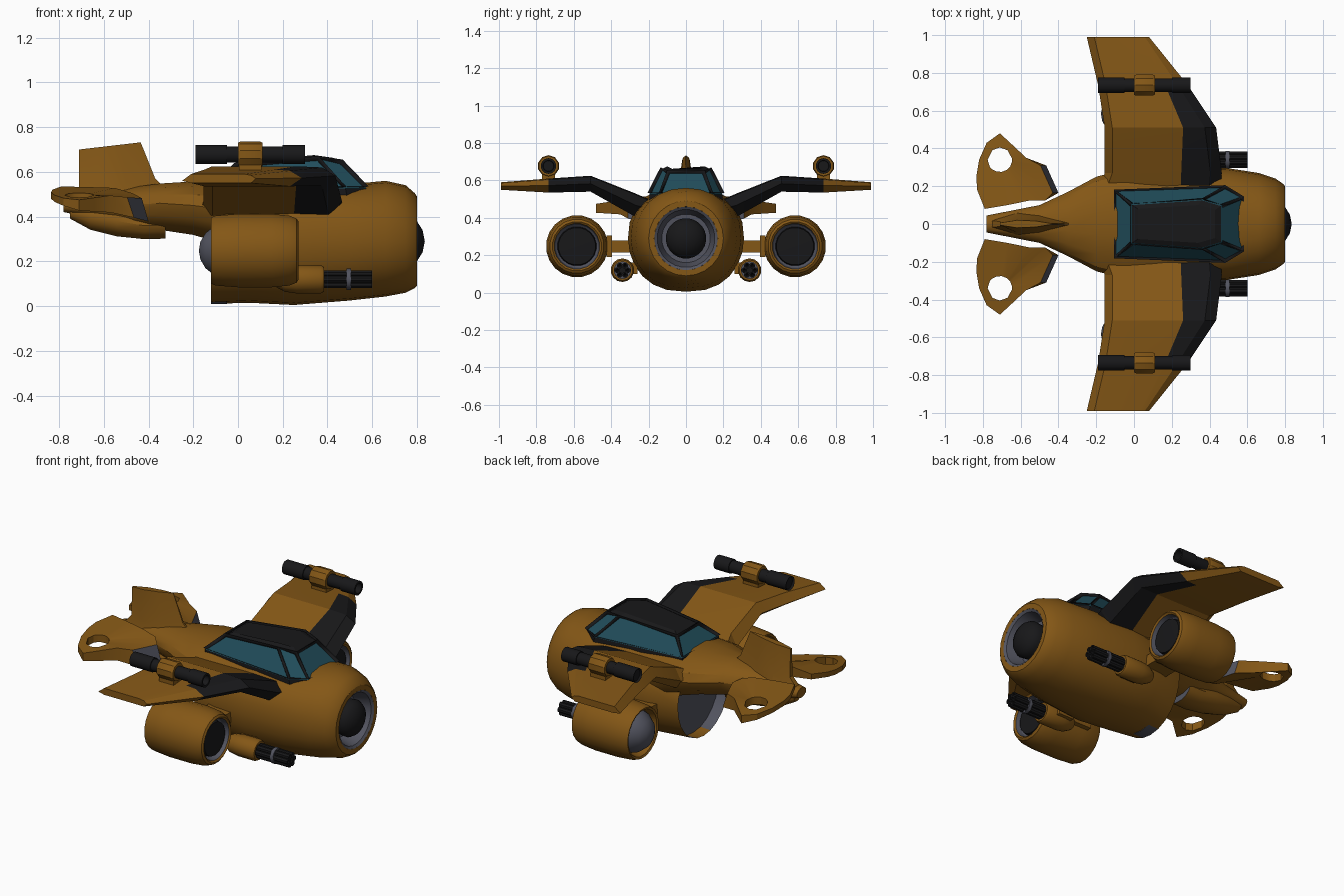
import bpy, bmesh
from math import sin, cos, pi, radians, atan2

if "Cube" in bpy.data.objects:
    bpy.data.objects.remove(bpy.data.objects["Cube"])

def mat(name, *c):
    m = bpy.data.materials.new(name)
    m.diffuse_color = (*c, 1)
    m.use_nodes = True
    m.node_tree.nodes["Principled BSDF"].inputs["Base Color"].default_value = m.diffuse_color
    return m

ORANGE, BLACK, GREY, TEAL = range(4)
MATS = [mat("orange_paint", .23, .095, .008), mat("black_trim", .009, .009, .010),
        mat("grey_metal", .085, .088, .115), mat("teal_glass", .015, .075, .105)]

def finish(name, bm, mirror=False, angle=32):
    bmesh.ops.remove_doubles(bm, verts=bm.verts, dist=1e-5)
    bmesh.ops.recalc_face_normals(bm, faces=bm.faces)
    me = bpy.data.meshes.new(name)
    bm.to_mesh(me)
    bm.free()
    for m in MATS:
        me.materials.append(m)
    me.shade_smooth()
    me.set_sharp_from_angle(angle=radians(angle))
    ob = bpy.data.objects.new(name, me)
    bpy.context.collection.objects.link(ob)
    if mirror:
        mod = ob.modifiers.new("mirror", 'MIRROR')
        mod.use_axis = (False, True, False)
        mod.use_mirror_merge = False
    return ob

def loft(name, rings, color=lambda band, k: ORANGE, caps=(ORANGE, ORANGE),
         mirror=False, angle=32, tweak=None):
    """Skin a list of equal-length closed rings."""
    bm = bmesh.new()
    vs = [[bm.verts.new(p) for p in r] for r in rings]
    n = len(rings[0])
    for b in range(len(vs) - 1):
        for k in range(n):
            f = bm.faces.new((vs[b][k], vs[b][(k+1) % n], vs[b+1][(k+1) % n], vs[b+1][k]))
            f.material_index = color(b, k)
    ends = []
    for ring, c in ((vs[0], caps[0]), (vs[-1], caps[1])):
        if c is not None:
            f = bm.faces.new(ring)
            f.material_index = c
            ends.append(f)
    if tweak:
        tweak(bm, ends)
    return finish(name, bm, mirror, angle)

def lathe(name, prof, y, z, n=20, mirror=True, angle=32):
    """Spin (x, radius, colour) points about an axis parallel to x."""
    rings = [[(x, y + max(r, 1e-6)*cos(2*pi*(k+.5)/n), z + max(r, 1e-6)*sin(2*pi*(k+.5)/n))
              for k in range(n)] for x, r, c in prof]
    return loft(name, rings, lambda b, k: prof[b+1][2], (None, None), mirror, angle)

def box(name, lo, hi, c=ORANGE, mirror=True):
    (a, b, d), (e, f, g) = lo, hi
    return loft(name, [[(x, b, d), (x, f, d), (x, f, g), (x, b, g)] for x in (a, e)],
                lambda i, k: c, (c, c), mirror)

def oval(x, top, bot, w, zc, e=1.0, n=24):
    def p(v): return abs(v)**e * (1 if v > 0 else -1)
    out = []
    for k in range(n):
        a = 2*pi*k/n
        s = sin(a)
        out.append((x, w*p(cos(a)), zc + ((top-zc)*p(s) if s > 0 else (zc-bot)*s)))
    return out

# Fuselage with grey exhaust recess at the rear
def exhaust(bm, ends):
    bmesh.ops.inset_individual(bm, faces=[ends[0]], thickness=.025)
    ends[0].material_index = GREY
    for v in ends[0].verts:
        v.co.x += .07

loft("fuselage", [oval(-.12, .48, .01, .25, .28), oval(.05, .55, .015, .295, .29, .85),
     oval(.25, .55, .005, .31, .29, .82), oval(.5, .545, .025, .295, .29, .85),
     oval(.66, .56, .043, .27, .29, .92), oval(.75, .54, .06, .24, .29),
     oval(.79, .505, .08, .212, .29), oval(.80, .49, .09, .2, .29),
     oval(.80, .46, .12, .17, .29)], caps=(GREY, None), tweak=exhaust)
# Nose intake and hub
lathe("nose_intake", [(.80, .17, GREY), (.79, .155, GREY), (.70, .13, GREY), (.69, 0, GREY)],
      0, .29, 24, False)
lathe("nose_hub", [(.69, .10, BLACK), (.77, .108, BLACK), (.80, .09, BLACK),
      (.825, .05, BLACK), (.835, 0, BLACK)], 0, .29, 24, False, 40)

# Tail boom, keel scoop and fin
loft("tail_boom", [oval(*s, n=14) for s in (
    (.2, .55, .2, .28, .4), (-.05, .56, .27, .29, .43), (-.2, .56, .315, .25, .45),
    (-.35, .55, .338, .17, .46), (-.5, .53, .355, .10, .45), (-.78, .48, .42, .045, .45))])
loft("keel_scoop", [oval(*s, n=14) for s in (
    (-.325, .40, .30, .095, .36), (-.42, .42, .298, .095, .36), (-.54, .44, .31, .085, .38),
    (-.66, .45, .34, .06, .40), (-.75, .45, .39, .03, .42))], caps=(GREY, ORANGE))

def hexa(x0, x1, x2, x3, w, z0, z1):
    def z(x): return z0 + (z1-z0)*(x-x0)/(x3-x0)
    return [(x, y, z(x)) for x, y in ((x0, w*.3), (x1, w), (x2, w*.8), (x3, w*.1),
            (x3, -w*.1), (x2, -w*.8), (x1, -w), (x0, -w*.3))]
loft("tail_fin", [hexa(-.78, -.62, -.5, -.33, .06, .45, .53), hexa(-.71, -.62, -.5, -.37, .045, .53, .57),
                  hexa(-.71, -.62, -.52, -.435, .02, .70, .732)], angle=20)

# Tailplanes with round hole and grey scoop opening
outline = [(-.83, .18), (-.835, .25), (-.82, .34), (-.78, .43), (-.71, .48), (-.645, .42),
           (-.57, .35), (-.495, .31), (-.43, .165), (-.47, .125), (-.55, .125), (-.67, .1), (-.79, .08)]
def ztop(x, y): return .535 - .15*(y-.08) - max(0, x+.53)*.4
hx, hy = -.71, .34
rings = [[], [], [], []]
for x, y in outline:
    a = atan2(y-hy, x-hx)
    t = ztop(x, y)
    thick = .03 + max(0, x+.8)*.2
    lip = .03 if x > -.5 and y > .15 else 0
    px, py = hx + .065*cos(a), hy + .065*sin(a)
    rings[0].append((px, py, ztop(px, py)))
    rings[1].append((x, y, t))
    rings[2].append((x+lip, y, t-thick))
    rings[3].append((px, py, ztop(px, py)-.045))
rings.append(rings[0])
loft("tailplane", rings, lambda b, k: GREY if b == 1 and k == 7 else ORANGE,
     (None, None), True, 25)

# Gull wings with black leading edge
stations = [(.2, -.18, .25, .46, .50, .40), (.27, -.155, .25, .465, .53, .405),
            (.51, -.155, .26, .435, .625, .54), (.735, -.19, .165, .285, .61, .535),
            (.99, -.25, .03, .08, .59, .55)]
wing = []
for y, te, xb, le, zt, zb in stations:
    m, d = (zt+zb)/2, min(.06, (le-xb)*.45)
    wing.append([(te, y, m-.01), (te+.04, y, zt), (xb, y, zt), (le-d, y, zt-.005),
                 (le, y, m), (le-d, y, zb), (xb, y, zb), (te+.04, y, zb)])
loft("wing", wing, lambda b, k: BLACK if b < 3 and 2 <= k <= 5 else ORANGE,
     mirror=True, angle=15)

# Wing-top cannons
lathe("wing_cannon", [(-.18, 0, BLACK), (-.18, .034, BLACK), (-.19, .042, BLACK), (-.05, .042, BLACK),
      (-.05, .036, BLACK), (.2, .036, BLACK), (.2, .042, BLACK), (.30, .042, BLACK),
      (.30, .03, BLACK), (.25, .028, BLACK), (.25, 0, BLACK)], .735, .677, 14)
lathe("cannon_clamp", [(0, .03, ORANGE), (0, .053, ORANGE), (.01, .058, ORANGE), (.10, .058, ORANGE),
      (.11, .053, ORANGE), (.11, .03, ORANGE)], .735, .677, 10)
box("cannon_mount", (.005, .70, .58), (.105, .77, .65))

# Engine nacelles and struts
lathe("engine", [(-.175, 0, GREY), (-.168, .04, GREY), (-.145, .08, GREY), (-.10, .115, GREY),
      (-.07, .125, GREY), (-.115, .138, ORANGE), (-.12, .15, ORANGE), (-.10, .158, ORANGE),
      (0, .166, ORANGE), (.15, .166, ORANGE), (.23, .158, ORANGE), (.262, .145, ORANGE),
      (.27, .132, ORANGE), (.262, .122, ORANGE), (.23, .115, GREY), (.22, .105, GREY),
      (.25, .10, BLACK), (.255, 0, BLACK)], .583, .248, 20)
box("engine_strut", (.0, .27, .215), (.16, .46, .28))
box("strut_flange", (-.02, .395, .19), (.18, .425, .305))

# Rotary guns under the body
GY, GZ = .34, .12
lathe("gun_pod", [(.16, 0, ORANGE), (.17, .035, ORANGE), (.21, .056, ORANGE), (.26, .063, ORANGE),
      (.37, .063, ORANGE), (.385, .055, ORANGE), (.385, .045, ORANGE), (.37, 0, BLACK)], GY, GZ, 14)
for i in range(6):
    a = i*pi/3
    lathe("gun_barrel", [(.37, .016, BLACK), (.60, .016, BLACK), (.60, .009, BLACK), (.57, 0, BLACK)],
          GY + .028*cos(a), GZ + .028*sin(a), 8)
lathe("gun_core", [(.37, .02, BLACK), (.585, .02, BLACK), (.585, 0, BLACK)], GY, GZ, 8)
lathe("gun_ring", [(.485, .02, GREY), (.485, .047, GREY), (.505, .047, GREY), (.505, .02, GREY)], GY, GZ, 14)
box("gun_bracket", (.22, .26, .10), (.32, .32, .16))

# Canopy: glass, black roof and frame bars
def ring(*pts):
    return [p for p in pts] + [(x, -y, z) for x, y, z in reversed(pts)]
skirt = ring((-.1, .18, .46), (.50, .20, .44), (.57, .14, .46))
base = ring((-.10, .175, .545), (.48, .195, .525), (.575, .14, .525))
roof = ring((-.01, .10, .63), (.36, .125, .662), (.46, .095, .645))
loft("canopy_glass", [skirt, base, roof], lambda b, k: (BLACK, TEAL)[b], (BLACK, BLACK), angle=10)
frame = loft("canopy_frame", [base, roof], lambda b, k: BLACK, (None, None), angle=10)
w = frame.modifiers.new("bars", 'WIREFRAME')
w.thickness = .028
w.offset = 0
w.use_even_offset = False
# Raised roof panel
loft("canopy_roof", [roof, ring((.02, .08, .645), (.34, .10, .675), (.43, .075, .662))],
     lambda b, k: BLACK, (BLACK, BLACK), angle=10)
